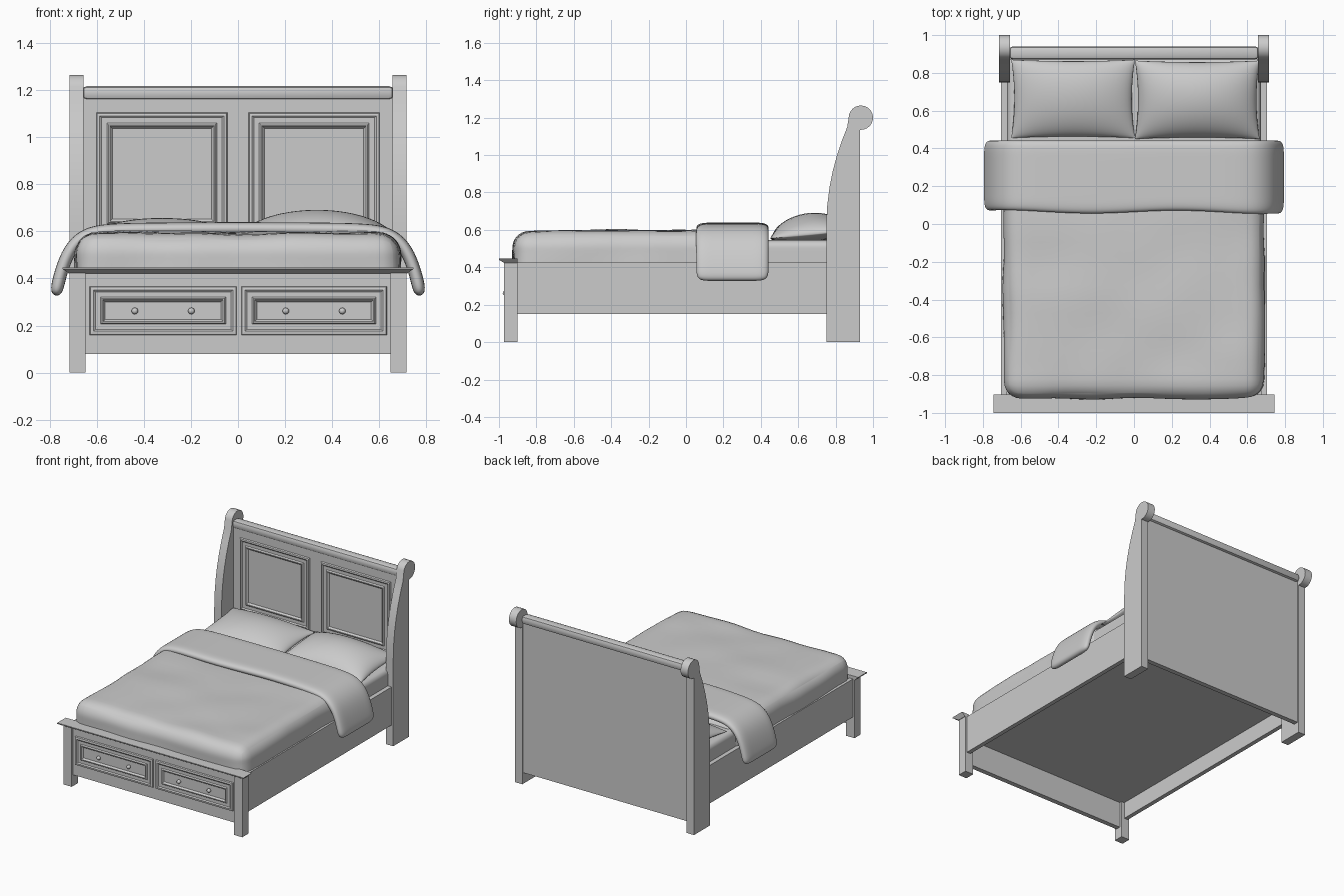
import bpy, bmesh, math
from mathutils import Vector, noise

cube = bpy.data.objects.get("Cube")
if cube:
    bpy.data.objects.remove(cube, do_unlink=True)

GREY = (0.6, 0.6, 0.6, 1.0)
grey = bpy.data.materials.new("soft grey")
grey.use_nodes = True
grey.diffuse_color = GREY
grey.node_tree.nodes["Principled BSDF"].inputs["Base Color"].default_value = GREY


def finish(bm, name, smooth=None):
    """Turn a bmesh into a grey object, optionally smoothed below an angle."""
    bmesh.ops.recalc_face_normals(bm, faces=bm.faces)
    mesh = bpy.data.meshes.new(name)
    bm.to_mesh(mesh)
    bm.free()
    mesh.materials.append(grey)
    obj = bpy.data.objects.new(name, mesh)
    bpy.context.collection.objects.link(obj)
    if smooth:
        bpy.ops.object.select_all(action='DESELECT')
        obj.select_set(True)
        bpy.context.view_layer.objects.active = obj
        bpy.ops.object.shade_smooth_by_angle(angle=math.radians(smooth))
    return obj


def box(name, x, y, z, bevel=0.0):
    bm = bmesh.new()
    bmesh.ops.create_cube(bm, size=1)
    for v in bm.verts:
        v.co = [a[0] + (c + 0.5) * (a[1] - a[0]) for a, c in zip((x, y, z), v.co)]
    if bevel:
        bmesh.ops.bevel(bm, geom=bm.edges[:], offset=bevel, segments=2,
                        affect='EDGES', profile=0.5)
    return finish(bm, name, 35 if bevel else None)


def extrude_profile(name, points, axis, start, end, smooth=None):
    """Extrude a closed 2D profile along x or z."""
    bm = bmesh.new()
    def place(p, t):
        return (t, p[0], p[1]) if axis == 'x' else (p[0], p[1], t)
    face = bm.faces.new([bm.verts.new(place(p, start)) for p in points])
    new = bmesh.ops.extrude_face_region(bm, geom=[face])["geom"]
    step = Vector(place((0, 0), end - start))
    bmesh.ops.translate(bm, vec=step, verts=[v for v in new if isinstance(v, bmesh.types.BMVert)])
    return finish(bm, name, smooth)


def moulding(name, x, z, y, rings):
    """Stepped rectangular panel facing -y; rings are (inset, height) pairs."""
    bm = bmesh.new()
    last = None
    for inset, height in rings:
        x0, x1, z0, z1 = x[0] + inset, x[1] - inset, z[0] + inset, z[1] - inset
        loop = [bm.verts.new((a, y - height, b))
                for a, b in ((x0, z0), (x1, z0), (x1, z1), (x0, z1))]
        if last:
            for i in range(4):
                j = (i + 1) % 4
                bm.faces.new((last[i], last[j], loop[j], loop[i]))
        last = loop
    bm.faces.new(last)
    return finish(bm, name)


def soft_box(name, lo, hi, radius, lump=0.0):
    """Rounded box with a gently uneven surface."""
    lo, hi = Vector(lo), Vector(hi)
    bm = bmesh.new()
    bmesh.ops.create_cube(bm, size=2)
    bmesh.ops.subdivide_edges(bm, edges=bm.edges[:], cuts=27, use_grid_fill=True)
    for v in bm.verts:
        p = Vector([l + (math.sin(c * math.pi / 2) + 1) / 2 * (h - l)
                    for l, h, c in zip(lo, hi, v.co)])
        core = Vector([min(max(c, l + radius), h - radius) for c, l, h in zip(p, lo, hi)])
        out = (p - core).normalized()
        v.co = core + out * (radius + lump * noise.noise(p * 4))
    return finish(bm, name, 60)


def pillow(name, x, y, z, rise, drop):
    """Puffed cushion with pinched corners."""
    n = 24
    bm = bmesh.new()
    cx, cy = sum(x) / 2, sum(y) / 2
    hx, hy = (x[1] - x[0]) / 2, (y[1] - y[0]) / 2
    for height in (rise, -drop):
        rows = []
        for i in range(n + 1):
            u = math.sin((i / n - 0.5) * math.pi)
            row = []
            for j in range(n + 1):
                w = math.sin((j / n - 0.5) * math.pi)
                puff = max(0, (1 - u * u) * (1 - w * w)) ** 0.55
                row.append(bm.verts.new((cx + hx * u * (1 - 0.05 * (1 - w * w)),
                                         cy + hy * w * (1 - 0.04 * (1 - u * u)),
                                         z + height * puff + 0.02 * w)))
            rows.append(row)
        for a, b in zip(rows, rows[1:]):
            for j in range(n):
                bm.faces.new((a[j], a[j + 1], b[j + 1], b[j]))
    bmesh.ops.remove_doubles(bm, verts=bm.verts[:], dist=0.0004)
    return finish(bm, name, 70)


# Head posts: tapering front curve ending in a rolled scroll
scroll = [(0.935 + 0.065 * math.cos(math.radians(a)), 1.2 + 0.065 * math.sin(math.radians(a)))
          for a in range(-90, 166, 15)]
front_curve = [(0.75 + 0.112 * t ** 2, 0.62 + 0.53 * t) for t in (1, 0.85, 0.7, 0.55, 0.4, 0.2, 0)]
post = [(0.75, 0), (0.93, 0), (0.93, 1.135)] + scroll + front_curve
for side, x0, x1 in (("right", -0.715, -0.657), ("left", 0.657, 0.715)):
    extrude_profile(side + "_head_post", post, 'x', x0, x1, 30)

# Headboard with two framed panels and a rounded top rail
box("headboard", (-0.66, 0.66), (0.885, 0.92), (0.08, 1.17))
box("headboard_top_rail", (-0.66, 0.66), (0.872, 0.94), (1.16, 1.217), 0.018)
HEAD_RINGS = [(0, 0), (0.004, 0.01), (0.014, 0.012), (0.022, 0.006), (0.045, 0.006),
              (0.052, 0.014), (0.058, 0.014), (0.068, 0.002)]
for side, span in (("right", (-0.602, -0.045)), ("left", (0.045, 0.602))):
    moulding(side + "_headboard_panel", span, (0.585, 1.105), 0.885, HEAD_RINGS)

# Footboard with posts and a flared cap
box("footboard", (-0.655, 0.655), (-0.955, -0.92), (0.08, 0.43))
for side, x0, x1 in (("right", -0.715, -0.648), ("left", 0.648, 0.715)):
    box(side + "_foot_post", (x0, x1), (-0.972, -0.902), (0, 0.43))
cap = [(-0.97, 0.422), (-0.902, 0.422), (-0.902, 0.447), (-1, 0.447), (-1, 0.44)]
cap_obj = extrude_profile("footboard_cap", cap, 'x', -0.745, 0.745)
for v in cap_obj.data.vertices:
    if v.co.z < 0.43:
        v.co.x *= 0.965

# Drawers with recessed borders and round knobs
DRAWER_RINGS = [(0, 0), (0.003, 0.01), (0.016, 0.012), (0.024, 0.006), (0.046, 0.006),
                (0.052, 0.014), (0.057, 0.014), (0.066, 0.002)]
for side, span in (("right", (-0.63, -0.006)), ("left", (0.014, 0.632))):
    moulding(side + "_drawer", span, (0.16, 0.367), -0.955, DRAWER_RINGS)
    middle = sum(span) / 2
    for n, dx in (("outer", -0.12), ("inner", 0.12)):
        bm = bmesh.new()
        bmesh.ops.create_uvsphere(bm, u_segments=16, v_segments=10, radius=0.014)
        bmesh.ops.translate(bm, vec=(middle + dx, -0.966, 0.262), verts=bm.verts)
        finish(bm, side + "_drawer_knob_" + n, 60)

# Side rails and the base under the mattress
for side, x0, x1 in (("right", -0.703, -0.672), ("left", 0.672, 0.703)):
    box(side + "_side_rail", (x0, x1), (-0.91, 0.76), (0.15, 0.425))
box("bed_base", (-0.675, 0.675), (-0.925, 0.89), (0.27, 0.33))

# Mattress and quilt
soft_box("mattress", (-0.672, -0.88, 0.3), (0.672, 0.88, 0.545), 0.04)
soft_box("quilt", (-0.69, -0.925, 0.32), (0.69, 0.43, 0.594), 0.095, 0.012)

# Pillows
pillow("right_pillow", (-0.65, 0.005), (0.455, 0.87), 0.57, 0.085, 0.04)
pillow("left_pillow", (0.005, 0.665), (0.45, 0.865), 0.575, 0.115, 0.04)

# Folded blanket draped across the bed and down both sides
half = [(0.775, 0.325), (0.76, 0.4), (0.735, 0.48), (0.7, 0.545), (0.64, 0.592),
        (0.55, 0.607), (0.36, 0.61), (0.18, 0.611)]
drape = [(-x, z) for x, z in half] + [(0, 0.612)] + half[::-1]
bm = bmesh.new()
rows = []
for x, z in drape:
    wave = 0.01 * math.sin(x * 7)
    rows.append([bm.verts.new((x, y + wave * (1 - k / 4), z))
                 for k, y in enumerate((0.06, 0.15, 0.25, 0.35, 0.445))])
for a, b in zip(rows, rows[1:]):
    for k in range(4):
        bm.faces.new((a[k], a[k + 1], b[k + 1], b[k]))
blanket = finish(bm, "folded_blanket", 80)
thick = blanket.modifiers.new("thickness", 'SOLIDIFY')
thick.thickness = 0.055
thick.offset = 0
soft = blanket.modifiers.new("soft", 'SUBSURF')
soft.levels = soft.render_levels = 3
